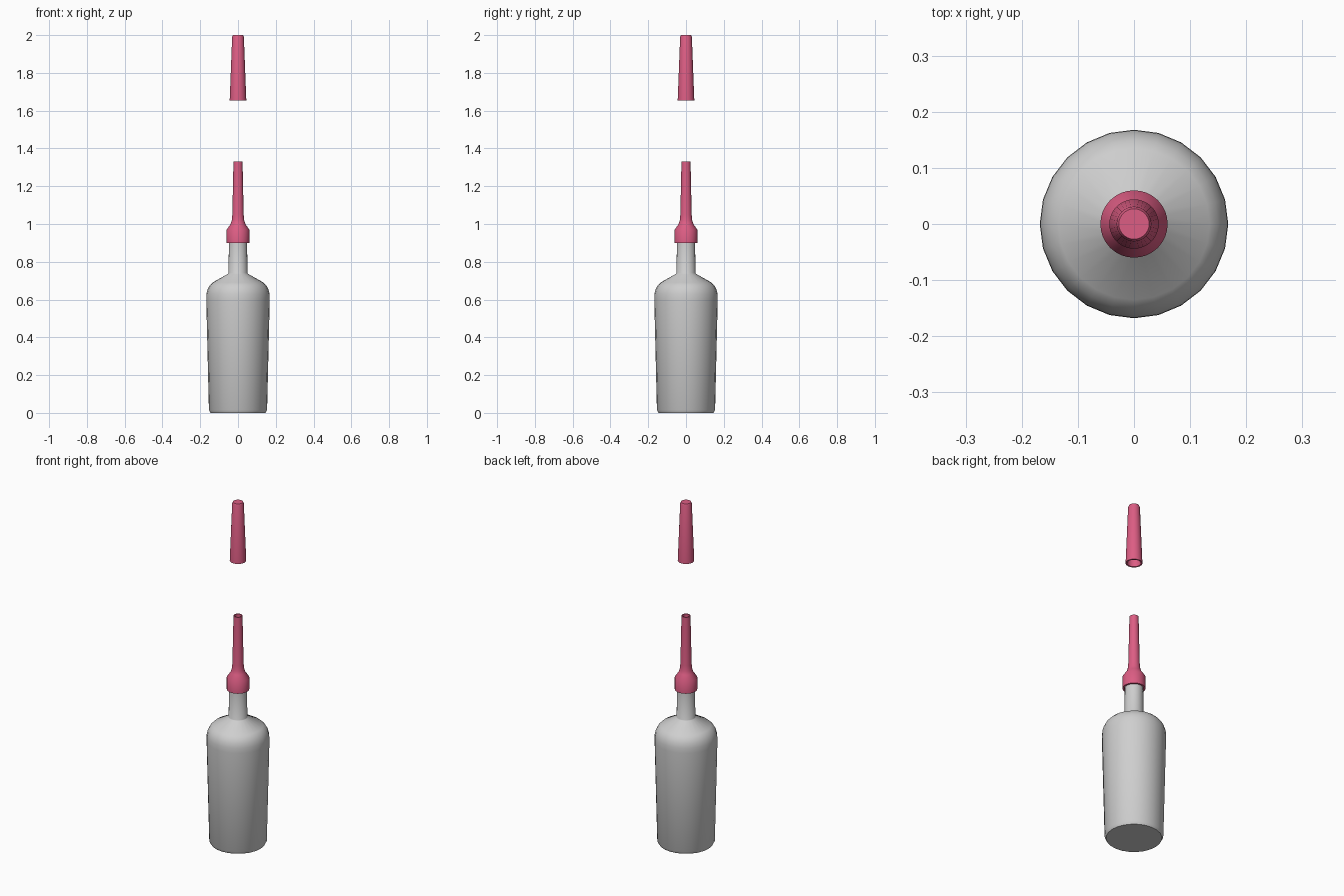
import bpy
import bmesh
from math import cos, sin, pi, radians

cube = bpy.data.objects.get("Cube")
if cube:
    bpy.data.objects.remove(cube, do_unlink=True)


def material(name, color):
    mat = bpy.data.materials.new(name)
    mat.use_nodes = True
    mat.diffuse_color = color
    mat.node_tree.nodes["Principled BSDF"].inputs["Base Color"].default_value = color
    return mat


def lathe(name, profile, sides, mat, smooth_angle=35):
    """Spin (radius, height) points around z; a zero radius closes the end."""
    bm = bmesh.new()
    rings = []
    for r, z in profile:
        count = sides if r > 0 else 1
        rings.append([bm.verts.new((r * cos(2 * pi * i / sides),
                                    r * sin(2 * pi * i / sides), z))
                      for i in range(count)])
    for low, high in zip(rings, rings[1:]):
        for i in range(sides):
            j = (i + 1) % sides
            corners = [low[i % len(low)], low[j % len(low)],
                       high[j % len(high)], high[i % len(high)]]
            bm.faces.new(list(dict.fromkeys(corners)))
    bmesh.ops.recalc_face_normals(bm, faces=bm.faces)
    mesh = bpy.data.meshes.new(name)
    bm.to_mesh(mesh)
    bm.free()
    mesh.materials.append(mat)
    obj = bpy.data.objects.new(name, mesh)
    bpy.context.collection.objects.link(obj)
    bpy.ops.object.select_all(action="DESELECT")
    obj.select_set(True)
    bpy.context.view_layer.objects.active = obj
    bpy.ops.object.shade_smooth_by_angle(angle=radians(smooth_angle))
    return obj


grey = material("light grey plastic", (0.62, 0.62, 0.62, 1))
pink = material("pink plastic", (0.72, 0.11, 0.23, 1))

# Bottle with a chamfered foot, rounded shoulder and straight neck
lathe("bottle", [
    (0, 0), (0.146, 0), (0.154, 0.015), (0.168, 0.6), (0.167, 0.63),
    (0.161, 0.655), (0.15, 0.675), (0.135, 0.69), (0.052, 0.737),
    (0.05, 0.74), (0.048, 0.93), (0, 0.93)], 24, grey)

# Hollow collar and tapering nozzle
lathe("nozzle", [
    (0.05, 0.93), (0.05, 0.9), (0.06, 0.9), (0.06, 0.97), (0.039, 1.0),
    (0.033, 1.02), (0.03, 1.05), (0.024, 1.332), (0.018, 1.332),
    (0.02, 1.05), (0, 1.05)], 32, pink)

# Hollow cap floating above the nozzle
lathe("cap", [
    (0, 1.98), (0.024, 1.98), (0.036, 1.655), (0.044, 1.655),
    (0.031, 1.99), (0.027, 2.0), (0, 2.0)], 32, pink)
